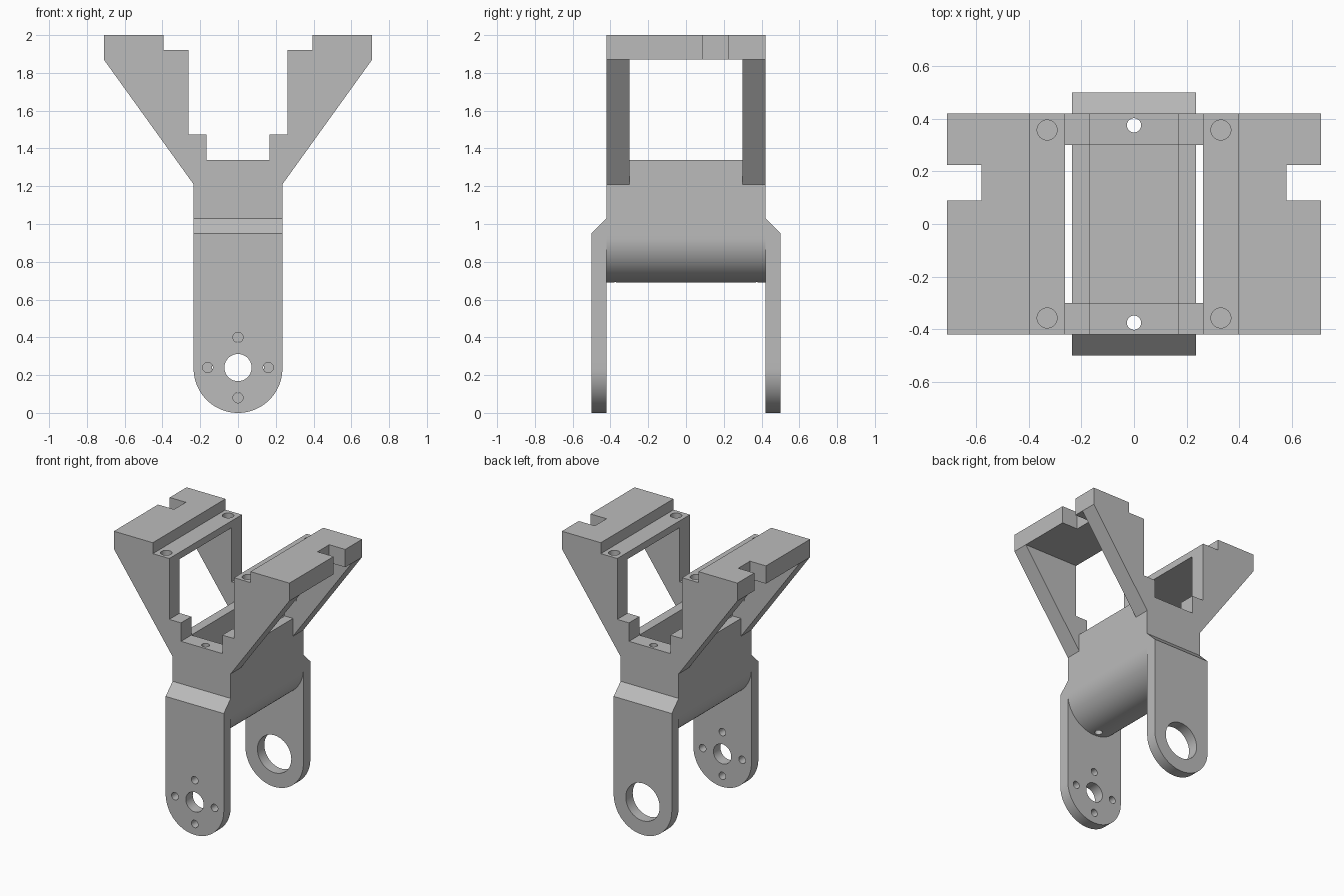
import bpy, bmesh, math
from mathutils import Vector

cube = bpy.data.objects.get("Cube")
if cube:
    bpy.data.objects.remove(cube, do_unlink=True)

grey = bpy.data.materials.new("light_grey")
grey.use_nodes = True
colour = (0.5, 0.5, 0.5, 1)
grey.diffuse_color = colour
grey.node_tree.nodes["Principled BSDF"].inputs["Base Color"].default_value = colour

R = 0.235            # half width of cradle and legs
END, INNER = 0.42, 0.30   # outer and inner planes of the end frames
AXES = {"X": lambda a, b, d: (d, a, b),
        "Y": lambda a, b, d: (a, d, b),
        "Z": lambda a, b, d: (a, b, d)}


def prism(name, points, axis, start, end):
    """Extrude a 2D outline along an axis."""
    bm = bmesh.new()
    place = AXES[axis]
    face = bm.faces.new([bm.verts.new(place(a, b, start)) for a, b in points])
    grown = bmesh.ops.extrude_face_region(bm, geom=[face])["geom"]
    shift = Vector(place(0, 0, end - start))
    bmesh.ops.translate(bm, vec=shift, verts=[g for g in grown if isinstance(g, bmesh.types.BMVert)])
    bmesh.ops.recalc_face_normals(bm, faces=bm.faces)
    mesh = bpy.data.meshes.new(name)
    bm.to_mesh(mesh)
    bm.free()
    mesh.materials.append(grey)
    obj = bpy.data.objects.new(name, mesh)
    bpy.context.collection.objects.link(obj)
    return obj


def arc(cx, cy, r, a0, a1, steps):
    return [(cx + r * math.cos(math.radians(a0 + (a1 - a0) * i / steps)),
             cy + r * math.sin(math.radians(a0 + (a1 - a0) * i / steps)))
            for i in range(steps + 1)]


def rod(cx, cy, r, axis, start, end):
    return prism("cutter", arc(cx, cy, r, 0, 360, 40)[:-1], axis, start, end)


def block(x0, x1, y0, y1, z0, z1):
    return prism("cutter", [(x0, y0), (x1, y0), (x1, y1), (x0, y1)], "Z", z0, z1)


def mirrored(half):
    """Complete a right-hand outline with its mirror image."""
    return half + [(-a, b) for a, b in reversed(half)]


def cut(obj, cutter):
    cutter.hide_render = True
    mod = obj.modifiers.new("cut", "BOOLEAN")
    mod.operation, mod.solver, mod.object = "DIFFERENCE", "EXACT", cutter
    bpy.context.view_layer.objects.active = obj
    bpy.ops.object.modifier_apply(modifier=mod.name)
    bpy.data.objects.remove(cutter, do_unlink=True)


def finish(obj):
    bpy.ops.object.select_all(action="DESELECT")
    obj.select_set(True)
    bpy.context.view_layer.objects.active = obj
    bpy.ops.object.shade_smooth_by_angle(angle=math.radians(30))


# Forked body: one Y-shaped outline with a rounded underside
fork = [(R, 1.21), (0.71, 1.87), (0.71, 2.0), (0.395, 2.0), (0.395, 1.92),
        (0.262, 1.92), (0.262, 1.475), (0.167, 1.475), (0.167, 1.34)]
underside = arc(0, 0.925, R, 180, 360, 48)
body = prism("forked_cradle",
             underside + fork + [(-a, b) for a, b in reversed(fork)],
             "Y", -END, END)

# Open space between the end frames, leaving the cradle walls and top rails
window = [(R, 1.34), (R, 1.21), (0.9, 1.21), (0.9, 1.87)]
cut(body, prism("cutter", mirrored(window), "Y", -INNER, INNER))
# Pocket in the cradle
cut(body, block(-0.167, 0.167, -INNER, INNER, 0.9, 1.5))

# Rail notches and mounting holes
for sx in (-1, 1):
    x0, x1 = sorted((sx * 0.58, sx * 0.8))
    cut(body, block(x0, x1, 0.09, 0.225, 1.7, 2.2))
    for sy in (-1, 1):
        cut(body, rod(sx * 0.33, sy * 0.357, 0.038, "Z", 1.67, 2.1))
for sy in (-1, 1):
    cut(body, rod(0, sy * 0.375, 0.027, "Z", 0.5, 1.5))
finish(body)


# Legs: rounded plates with a sloped shoulder
def leg(name, side):
    outline = arc(0, R, R, 180, 360, 48) + [(R, 1.03), (-R, 1.03)]
    obj = prism(name, outline, "Y", side * END, side * 0.5)
    slope = [(side * 0.36, 1.09), (side * 0.56, 0.89), (side * 0.56, 1.09)]
    cut(obj, prism("cutter", slope, "X", -0.4, 0.4))
    return obj


def drill(obj, x, z, r):
    cut(obj, rod(x, z, r, "Y", -0.6, 0.6))


front_leg = leg("front_leg", -1)
drill(front_leg, 0, 0.24, 0.072)
for dx, dz in ((1, 0), (-1, 0), (0, 1), (0, -1)):
    drill(front_leg, 0.16 * dx, 0.24 + 0.16 * dz, 0.027)
finish(front_leg)

back_leg = leg("back_leg", 1)
drill(back_leg, 0, 0.24, 0.137)
finish(back_leg)
